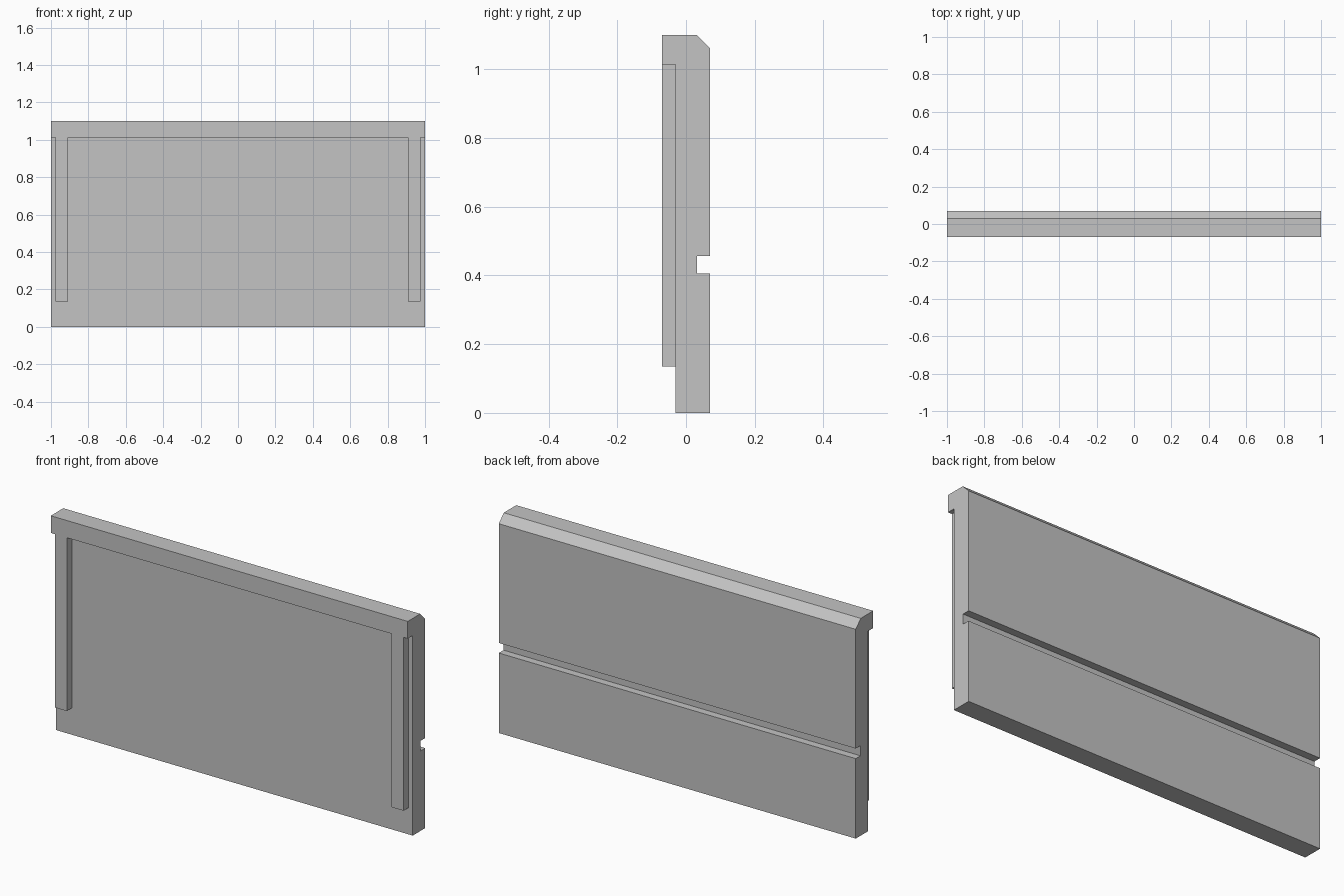
import bpy, bmesh
from mathutils import Vector

cube = bpy.data.objects.get("Cube")
if cube:
    bpy.data.objects.remove(cube, do_unlink=True)

# Material
grey = bpy.data.materials.new("plain grey")
grey.use_nodes = True
colour = (0.55, 0.55, 0.55, 1)
grey.diffuse_color = colour
grey.node_tree.nodes["Principled BSDF"].inputs["Base Color"].default_value = colour

# Main dimensions
FRONT, FACE, BACK = -0.07, -0.03, 0.07
HEIGHT, RAIL_Z, STRIP_Z = 1.1, 1.013, 0.135
STRIP_IN, STRIP_OUT = 0.91, 0.977

# Side profile (y, z): flat front, top rail, back chamfer and back groove
profile = [
    (FACE, 0), (FACE, STRIP_Z), (FACE, RAIL_Z), (FRONT, RAIL_Z),
    (FRONT, HEIGHT), (0.03, HEIGHT), (BACK, 1.06),
    (BACK, 0.456), (0.032, 0.456), (0.032, 0.405), (BACK, 0.405), (BACK, 0),
]
stations = [-1, -STRIP_OUT, -STRIP_IN, STRIP_IN, STRIP_OUT, 1]

# Panel: the profile swept across its width
bm = bmesh.new()
rings = [[bm.verts.new((x, y, z)) for y, z in profile] for x in stations]
count = len(profile)
for a, b in zip(rings, rings[1:]):
    for i in range(count):
        j = (i + 1) % count
        bm.faces.new((a[i], a[j], b[j], b[i]))
bm.faces.new(rings[0])
bm.faces.new(rings[-1])


def in_strip(face):
    return STRIP_IN < abs(face.calc_center_median().x) < STRIP_OUT


# Side strips: raised from the front face and joined to the rail above
strips = [f for f in bm.faces if in_strip(f)
          and abs(f.calc_center_median().y - FACE) < 0.001
          and STRIP_Z < f.calc_center_median().z < RAIL_Z]
raised = bmesh.ops.extrude_face_region(bm, geom=strips)["geom"]
bmesh.ops.translate(bm, vec=Vector((0, FRONT - FACE, 0)),
                    verts=[g for g in raised if isinstance(g, bmesh.types.BMVert)])
bmesh.ops.delete(bm, geom=[f for f in strips if f.is_valid], context="FACES")
joints = [f for f in bm.faces if in_strip(f)
          and abs(f.calc_center_median().z - RAIL_Z) < 0.001]
bmesh.ops.delete(bm, geom=joints, context="FACES")

# Clean up into one closed solid with flat faces
bmesh.ops.remove_doubles(bm, verts=bm.verts[:], dist=0.0005)
bmesh.ops.dissolve_limit(bm, angle_limit=0.01, verts=bm.verts[:], edges=bm.edges[:])
bmesh.ops.recalc_face_normals(bm, faces=bm.faces[:])

mesh = bpy.data.meshes.new("panel")
bm.to_mesh(mesh)
bm.free()
mesh.materials.append(grey)
bpy.context.collection.objects.link(bpy.data.objects.new("panel", mesh))
